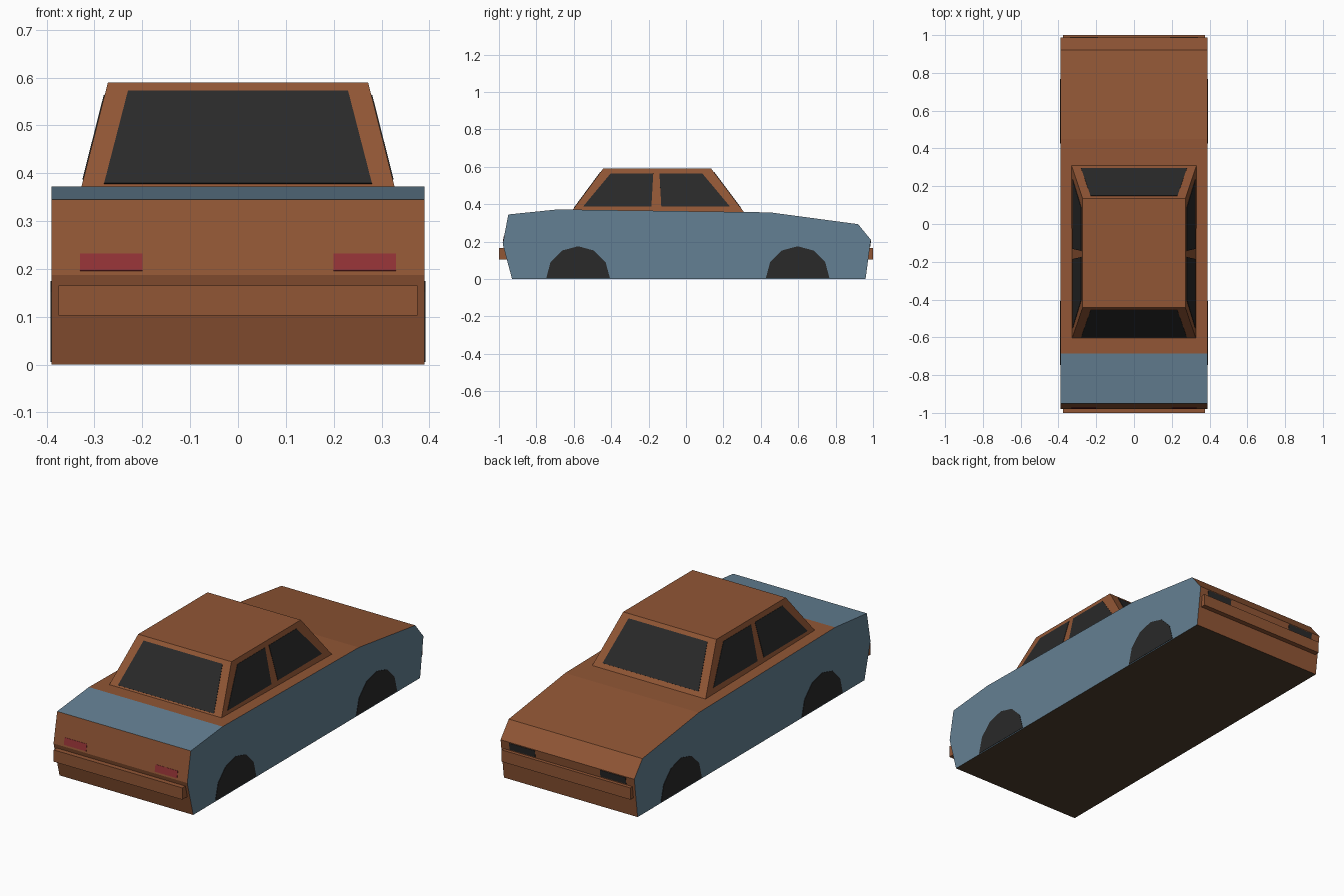
import bpy, bmesh, math
from mathutils import Vector

if "Cube" in bpy.data.objects:
    bpy.data.objects.remove(bpy.data.objects["Cube"])


def material(name, rgb):
    lin = [((c / 255 + 0.055) / 1.055) ** 2.4 for c in rgb]
    m = bpy.data.materials.new(name)
    m.diffuse_color = (*lin, 1)
    m.use_nodes = True
    m.node_tree.nodes["Principled BSDF"].inputs["Base Color"].default_value = m.diffuse_color
    return m


BROWN = material("rust brown", (145, 86, 53))
BLUE = material("steel blue", (100, 128, 147))
BLACK = material("dark glass", (41, 41, 41))
RED = material("tail red", (146, 50, 54))
UNDER = material("underside brown", (78, 61, 44))


def finish(name, bm, mats):
    bmesh.ops.recalc_face_normals(bm, faces=bm.faces)
    me = bpy.data.meshes.new(name)
    bm.to_mesh(me)
    bm.free()
    for m in mats:
        me.materials.append(m)
    ob = bpy.data.objects.new(name, me)
    bpy.context.collection.objects.link(ob)
    return ob


def loft(name, lower, upper, mats):
    """Closed solid between two matching polygons."""
    bm = bmesh.new()
    a = [bm.verts.new(p) for p in lower]
    b = [bm.verts.new(p) for p in upper]
    bm.faces.new(a)
    bm.faces.new(b)
    for i in range(len(a)):
        j = (i + 1) % len(a)
        bm.faces.new((a[i], a[j], b[j], b[i]))
    return finish(name, bm, mats)


def plate(name, pts, outward, mat):
    """Thin panel that sits just proud of the surface its points lie on."""
    p = [Vector(q) for q in pts]
    n = (p[1] - p[0]).cross(p[2] - p[0]).normalized()
    if n.dot(Vector(outward)) < 0:
        n = -n
    return loft(name, [q - n * 0.003 for q in p], [q + n * 0.002 for q in p], [mat])


def rect(x, y, z):
    return [(x[0], y[0], z), (x[1], y[0], z), (x[1], y[1], z), (x[0], y[1], z)]


# Body: side profile extruded across the width
profile = [(-0.93, 0), (-0.98, 0.187), (-0.95, 0.345), (-0.685, 0.372),
           (0.45, 0.356), (0.92, 0.293), (0.988, 0.21), (0.96, 0)]
W = 0.39
body = loft("body", [(-W, y, z) for y, z in profile],
            [(W, y, z) for y, z in profile], [BROWN, BLUE, UNDER])
for f in body.data.polygons:
    if abs(f.normal.x) > 0.9:
        f.material_index = 1                      # side panels
    elif f.normal.z < -0.9:
        f.material_index = 2                      # floor
    elif f.normal.z > 0.9 and f.center.y < -0.7:
        f.material_index = 1                      # boot lid

# Cabin: tapered block
Z0, Z1 = 0.357, 0.59
X0, X1 = 0.331, 0.272
R0, R1, F0, F1 = -0.615, -0.443, 0.31, 0.135
loft("cabin", rect((-X0, X0), (R0, F0), Z0), rect((-X1, X1), (R1, F1), Z1), [BROWN])


def at(a, b, z):
    return a + (b - a) * (z - Z0) / (Z1 - Z0)


# Windscreen and rear window
for name, a, b, side in (("windscreen", F0, F1, 1), ("rear_window", R0, R1, -1)):
    lo, hi = 0.378, 0.572
    plate(name, [(-0.28, at(a, b, lo), lo), (0.28, at(a, b, lo), lo),
                 (0.23, at(a, b, hi), hi), (-0.23, at(a, b, hi), hi)], (0, side, 0), BLACK)

# Side windows, wheel arches
lo, hi = 0.387, 0.564
side_windows = {"back_side_window": (-0.55, -0.185, -0.175, -0.403),
                "front_side_window": (-0.132, 0.235, 0.087, -0.142)}
for s, tag in ((-1, "left"), (1, "right")):
    for name, ys in side_windows.items():
        plate(f"{name}_{tag}", [(s * at(X0, X1, z), y, z) for y, z in zip(ys, (lo, lo, hi, hi))],
              (s, 0, 0), BLACK)
    for name, cy in (("back_wheel", -0.577), ("front_wheel", 0.597)):
        arch = [(s * W, cy + 0.17 * math.cos(math.pi * i / 6),
                 0.005 + 0.17 * math.sin(math.pi * i / 6)) for i in range(7)]
        plate(f"{name}_{tag}", arch, (s, 0, 0), BLACK)


def body_y(p, q, z):
    return p[0] + (q[0] - p[0]) * (z - p[1]) / (q[1] - p[1])


# Tail lights and headlights
lamps = (("tail_light", 1, 2, 0.196, 0.232, 0.2, 0.33, -1, RED),
         ("headlight", 7, 6, 0.17, 0.206, 0.19, 0.34, 1, BLACK))
for name, i, j, z0, z1, xa, xb, d, mat in lamps:
    y0, y1 = (body_y(profile[i], profile[j], z) for z in (z0, z1))
    for s, tag in ((-1, "left"), (1, "right")):
        plate(f"{name}_{tag}", [(s * xa, y0, z0), (s * xb, y0, z0),
                                (s * xb, y1, z1), (s * xa, y1, z1)], (0, d, 0), mat)

# Bumpers
for name, y in (("rear_bumper", (-1, -0.93)), ("front_bumper", (0.93, 1))):
    loft(name, rect((-0.375, 0.375), y, 0.103), rect((-0.375, 0.375), y, 0.165), [BROWN])
